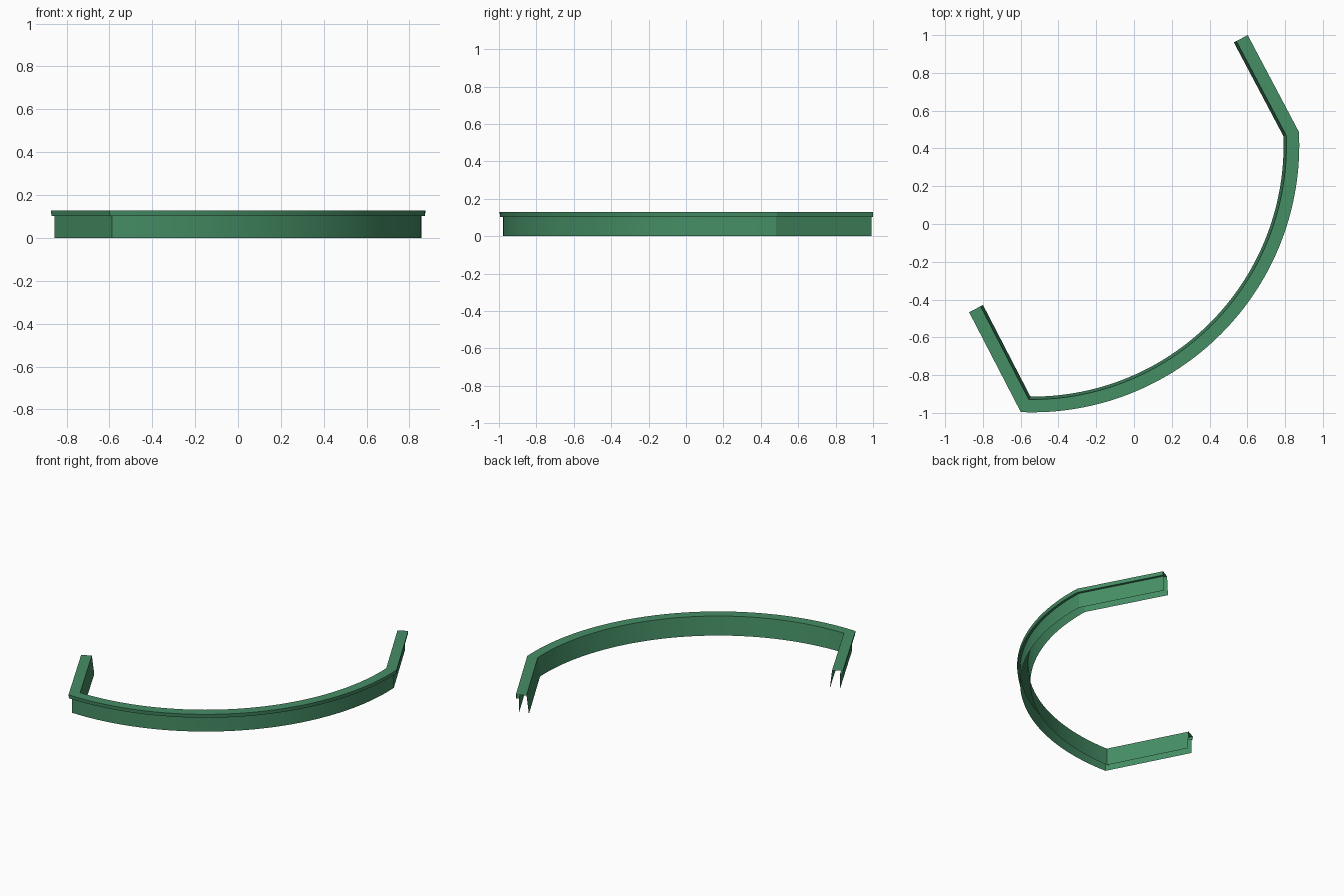
import bpy, math
from mathutils import Vector

if "Cube" in bpy.data.objects:
    bpy.data.objects.remove(bpy.data.objects["Cube"])

# Plan path of the outer top edge: straight arm, arc, straight arm
centre, radius, segments = Vector((-0.54, 0.418)), 1.415, 64
start, end = math.radians(2.8), math.radians(-92.4)
path = [Vector((0.602, 1.0))]
for i in range(segments + 1):
    a = start + (end - start) * i / segments
    path.append(centre + radius * Vector((math.cos(a), math.sin(a))))
path.append(Vector((-0.873, -0.467)))

# Channel section as (distance inward, height): outer wall, lip, top, sloped inner wall
section = [(0.019, 0), (0.019, 0.103), (0.003, 0.103),
           (0, 0.128), (0.068, 0.128), (0.083, 0)]


def inward(a, b):
    d = (b - a).normalized()
    return Vector((d.y, -d.x))


def mitre(i):
    """Inward offset direction at a path point, lengthened at corners."""
    n1 = inward(path[max(i - 1, 0)], path[max(i, 1)])
    last = len(path) - 1
    n2 = inward(path[min(i, last - 1)], path[min(i + 1, last)])
    return (n1 + n2) / (1 + n1.dot(n2))


# Sweep the section along the path
verts, faces, n = [], [], len(section)
for i, p in enumerate(path):
    m = mitre(i)
    for t, z in section:
        q = p + m * t
        verts.append((q.x, q.y, z))
for i in range(len(path) - 1):
    for j in range(n - 1):
        k = i * n + j
        faces.append((k, k + 1, k + n + 1, k + n))

mesh = bpy.data.meshes.new("curved_channel")
mesh.from_pydata(verts, [], faces)
channel = bpy.data.objects.new("curved_channel", mesh)
bpy.context.collection.objects.link(channel)

# Green finish
green = bpy.data.materials.new("green")
green.diffuse_color = (0.06, 0.27, 0.13, 1)
green.use_nodes = True
green.node_tree.nodes["Principled BSDF"].inputs["Base Color"].default_value = green.diffuse_color
mesh.materials.append(green)

# Smooth arc with crisp corners
bpy.context.view_layer.objects.active = channel
channel.select_set(True)
bpy.ops.object.shade_smooth_by_angle(angle=math.radians(12))
